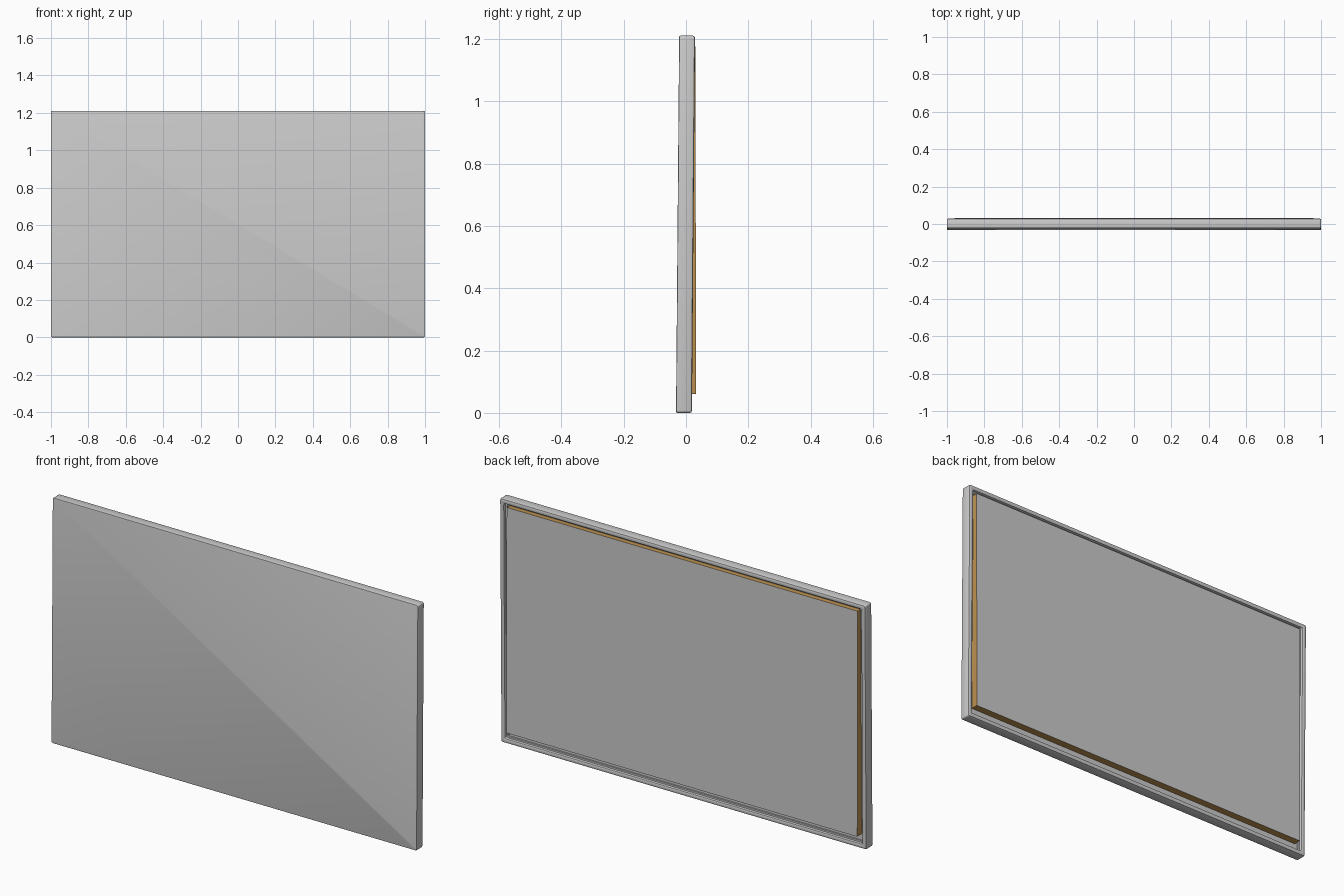
import bpy, bmesh, math

if "Cube" in bpy.data.objects:
    bpy.data.objects.remove(bpy.data.objects["Cube"])


def material(name, rgb):
    m = bpy.data.materials.new(name)
    m.diffuse_color = (*rgb, 1)
    m.use_nodes = True
    m.node_tree.nodes["Principled BSDF"].inputs["Base Color"].default_value = m.diffuse_color
    return m


GREY = material("light grey", (0.6, 0.6, 0.6))
BROWN = material("wood brown", (0.52, 0.29, 0.08))


def rounded_rect(x, z0, z1, r, n=4):
    """Points of a rounded rectangle in the xz plane."""
    pts = []
    for i, (cx, cz) in enumerate([(x - r, z1 - r), (r - x, z1 - r),
                                  (r - x, z0 + r), (x - r, z0 + r)]):
        for k in range(n + 1):
            a = math.pi / 2 * (i + k / n)
            pts.append((cx + r * math.cos(a), cz + r * math.sin(a)))
    return pts


def loft(name, rings, lean, mats):
    """Skin rings of (half width, z0, z1, radius, y), leaning y with height."""
    bm = bmesh.new()
    loops = [[bm.verts.new((px, y + lean * pz, pz))
              for px, pz in rounded_rect(x, z0, z1, r)]
             for x, z0, z1, r, y in rings]
    n = len(loops[0])
    bm.faces.new(loops[0])
    for a, b in zip(loops, loops[1:]):
        for i in range(n):
            j = (i + 1) % n
            bm.faces.new((a[i], b[i], b[j], a[j]))
    bm.faces.new(loops[-1][::-1])
    bmesh.ops.recalc_face_normals(bm, faces=bm.faces)
    # second material goes on the edge faces
    if len(mats) > 1:
        for f in bm.faces:
            f.material_index = 0 if abs(f.normal.y) > 0.9 else 1
    me = bpy.data.meshes.new(name)
    bm.to_mesh(me)
    bm.free()
    for m in mats:
        me.materials.append(m)
    ob = bpy.data.objects.new(name, me)
    bpy.context.collection.objects.link(ob)
    bpy.context.view_layer.objects.active = ob
    ob.select_set(True)
    bpy.ops.object.shade_smooth_by_angle(angle=math.radians(35))
    ob.select_set(False)


H = 1.21
# Tray: flat front, softened outer edges, rim and recess at the back
steps = [(0.004, -0.032), (0.001, -0.031), (0, -0.028), (0, 0.012),
         (0.002, 0.017), (0.007, 0.019), (0.018, 0.019), (0.021, 0.017),
         (0.022, 0.013), (0.022, 0.004), (0.030, 0.004), (0.030, -0.004)]
loft("board_tray", [(1 - i, i, H - i, 0.008, y) for i, y in steps],
     0.0083, [GREY])

# Backing panel: grey back with bare wood edges, standing proud of the rim
loft("backing_panel", [(0.96, 0.06, 1.175, 0.003, -0.006),
                       (0.96, 0.06, 1.175, 0.003, 0.0325)],
     -0.002, [GREY, BROWN])
